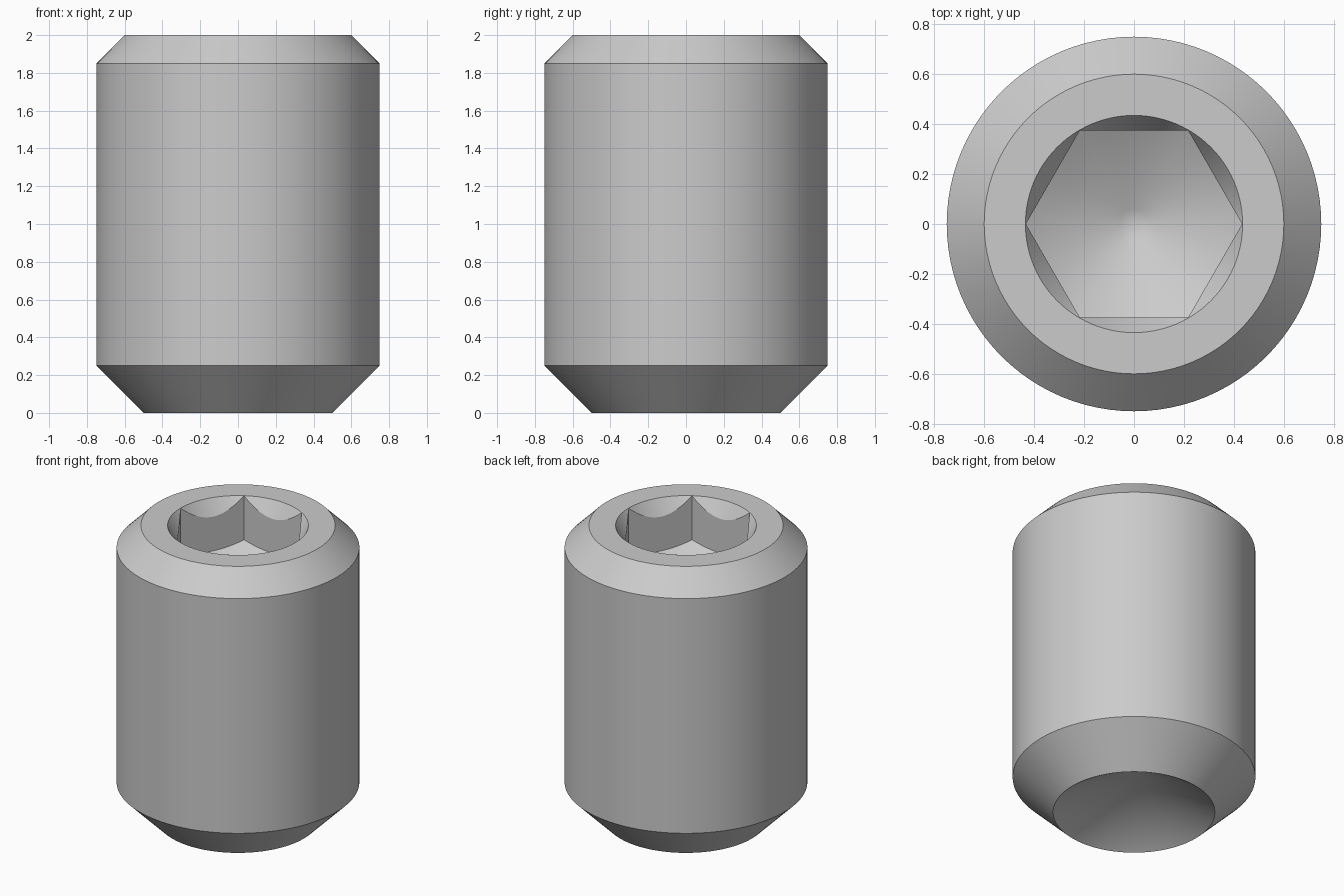
import bpy
import bmesh
from math import cos, sin, tan, pi, radians

if "Cube" in bpy.data.objects:
    bpy.data.objects.remove(bpy.data.objects["Cube"], do_unlink=True)

SEGMENTS = 96            # multiple of six, so hex corners fall on columns
RADIUS = 0.75
FLAT = 0.375             # half the width across the socket flats
CORNER = FLAT / cos(pi / 6)
SOCKET_Z = 1.70          # height of the socket floor at the hex corners


def hex_radius(a):
    return FLAT / cos(a % (pi / 3) - pi / 6)


def ring(r, z):
    return lambda a: (r, z)


def countersink_edge(a):
    r = hex_radius(a)
    return r, 2 - (CORNER - r) * tan(radians(60))


def floor_edge(a):
    r = hex_radius(a)
    return r, SOCKET_Z - (CORNER - r) * tan(radians(30))


def lathe(name, rows, start_z, end_z, material):
    """Skin rows of (radius, height) around z, closed by a point at each end."""
    bm = bmesh.new()
    angles = [2 * pi * i / SEGMENTS for i in range(SEGMENTS)]
    loops = []
    for row in rows:
        loop = []
        for a in angles:
            r, z = row(a)
            loop.append(bm.verts.new((r * cos(a), r * sin(a), z)))
        loops.append(loop)
    first = bm.verts.new((0, 0, start_z))
    last = bm.verts.new((0, 0, end_z))
    for i in range(SEGMENTS):
        j = (i + 1) % SEGMENTS
        bm.faces.new((first, loops[0][i], loops[0][j]))
        bm.faces.new((last, loops[-1][j], loops[-1][i]))
        for low, high in zip(loops, loops[1:]):
            bm.faces.new((low[i], high[i], high[j], low[j]))
    bmesh.ops.recalc_face_normals(bm, faces=bm.faces)
    mesh = bpy.data.meshes.new(name)
    bm.to_mesh(mesh)
    bm.free()
    mesh.materials.append(material)
    obj = bpy.data.objects.new(name, mesh)
    bpy.context.collection.objects.link(obj)
    return obj


steel = bpy.data.materials.new("grey_steel")
steel.use_nodes = True
colour = (0.6, 0.6, 0.6, 1)
steel.diffuse_color = colour
steel.node_tree.nodes["Principled BSDF"].inputs["Base Color"].default_value = colour

tip_r = 0.06
tip_z = SOCKET_Z - (CORNER - tip_r) * tan(radians(30))

screw = lathe("set_screw", [
    ring(0.5, 0),               # cup point rim
    ring(RADIUS, 0.25),         # lower chamfer
    ring(RADIUS, 1.85),         # shank
    ring(0.6, 2),               # upper chamfer
    ring(CORNER + 0.002, 2),    # flat top
    countersink_edge,           # cone into the hex socket
    floor_edge,                 # hex walls
    ring(tip_r, tip_z),         # drilled floor
], 0.5 * tan(radians(30)), tip_z - 0.01, steel)

# Smooth the round surfaces, keep edges crisp
bpy.ops.object.select_all(action='DESELECT')
screw.select_set(True)
bpy.context.view_layer.objects.active = screw
bpy.ops.object.shade_smooth_by_angle(angle=radians(25))
